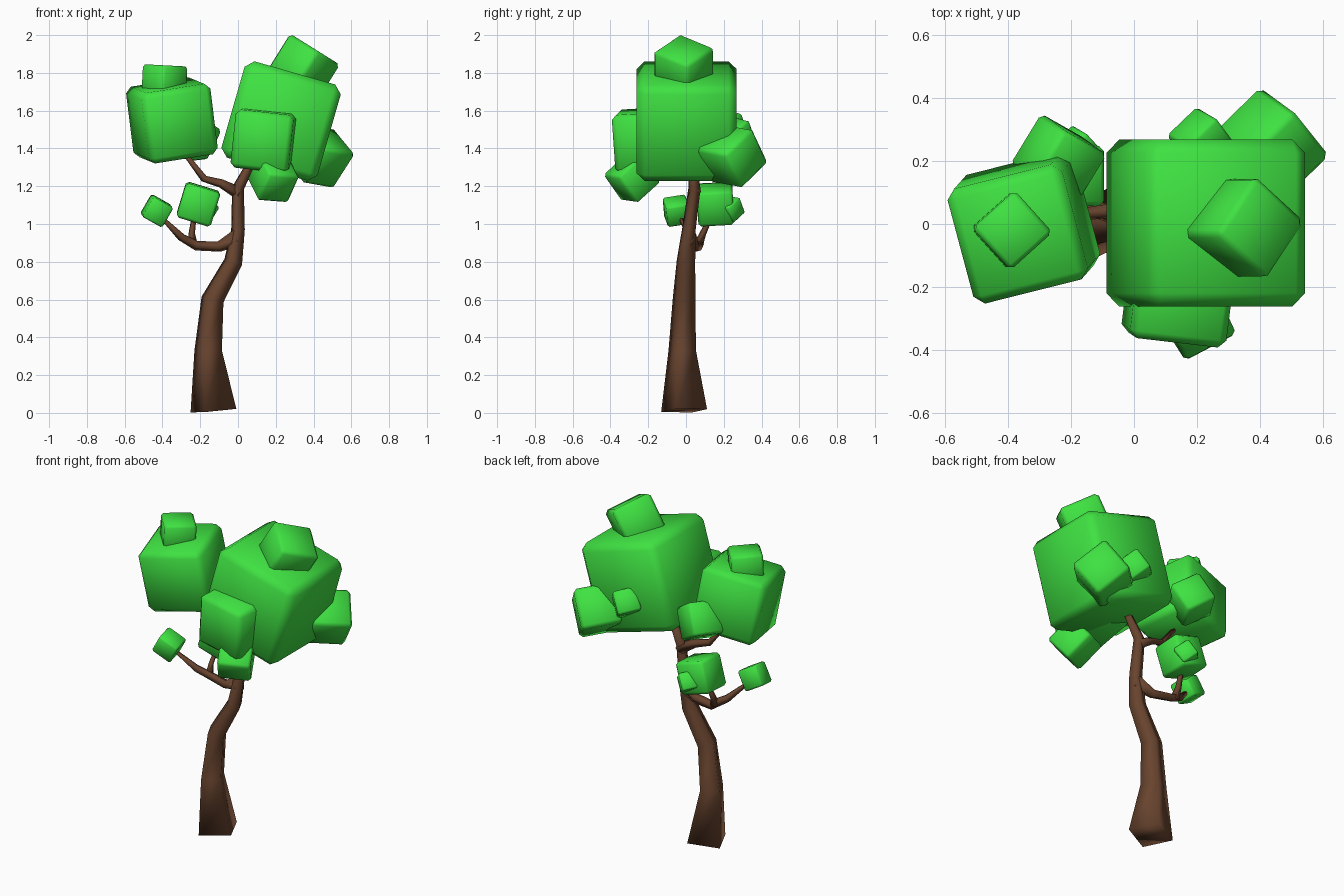
import bpy, bmesh
from math import radians, cos, sin, tau
from mathutils import Vector, Euler, Matrix

if "Cube" in bpy.data.objects:
    bpy.data.objects.remove(bpy.data.objects["Cube"])


def material(name, rgb):
    m = bpy.data.materials.new(name)
    m.diffuse_color = (*rgb, 1)
    m.use_nodes = True
    m.node_tree.nodes["Principled BSDF"].inputs["Base Color"].default_value = m.diffuse_color
    return m


LEAF = material("leaf_green", (0.05, 0.76, 0.055))
BARK = material("bark_brown", (0.14, 0.058, 0.028))


def finish(name, bm, mat, angle):
    bmesh.ops.recalc_face_normals(bm, faces=bm.faces)
    me = bpy.data.meshes.new(name)
    bm.to_mesh(me)
    bm.free()
    me.materials.append(mat)
    ob = bpy.data.objects.new(name, me)
    bpy.context.collection.objects.link(ob)
    bpy.ops.object.select_all(action='DESELECT')
    ob.select_set(True)
    bpy.context.view_layer.objects.active = ob
    bpy.ops.object.shade_smooth_by_angle(angle=radians(angle))


def leaf_block(name, centre, size, rot, bevel=0.08):
    # chamfered cube, spun about z first and then tilted about y and x
    bm = bmesh.new()
    bmesh.ops.create_cube(bm, size=size)
    bmesh.ops.bevel(bm, geom=bm.edges[:], offset=size * bevel, segments=1,
                    profile=0.5, affect='EDGES')
    r = Euler([radians(a) for a in rot], 'ZYX').to_matrix().to_4x4()
    bm.transform(Matrix.Translation(centre) @ r)
    finish(name, bm, LEAF, 60)


def limb(name, path, sides=4, phase=radians(-20)):
    # four-sided tapered tube through (x, y, z, half width) points
    bm = bmesh.new()
    pts = [Vector(p[:3]) for p in path]
    rings = []
    for i, p in enumerate(pts):
        t = (pts[min(i + 1, len(pts) - 1)] - pts[max(i - 1, 0)]).normalized()
        u = Vector((0, 1, 0)).cross(t).normalized()
        v = t.cross(u)
        r = path[i][3] * 1.06
        rings.append([bm.verts.new(p + r * (u * cos(phase + tau * k / sides) + v * sin(phase + tau * k / sides)))
                      for k in range(sides)])
    for a, b in zip(rings, rings[1:]):
        for k in range(sides):
            n = (k + 1) % sides
            bm.faces.new((a[k], a[n], b[n], b[k]))
    bm.faces.new(rings[0])
    bm.faces.new(rings[-1])
    finish(name, bm, BARK, 180)


# trunk and branches
limb("trunk", [(-0.13, -0.01, 0.012, 0.122), (-0.158, -0.02, 0.33, 0.073),
               (-0.135, -0.01, 0.6, 0.06), (-0.025, 0.0, 0.8, 0.049),
               (0.0, 0.015, 0.97, 0.036), (0.0, 0.045, 1.19, 0.032),
               (0.09, 0.03, 1.36, 0.02)])
limb("upper_left_branch", [(0.01, 0.045, 1.16, 0.035), (-0.09, 0.04, 1.215, 0.023),
                           (-0.18, 0.03, 1.24, 0.019), (-0.28, 0.01, 1.37, 0.012)])
limb("lower_left_branch", [(0.0, 0.01, 0.93, 0.045), (-0.1, 0.04, 0.88, 0.028),
                           (-0.22, 0.07, 0.885, 0.026), (-0.3, 0.03, 0.93, 0.021),
                           (-0.42, -0.04, 1.05, 0.008)])
limb("lower_twig", [(-0.24, 0.065, 0.89, 0.026), (-0.245, 0.09, 0.95, 0.017),
                    (-0.23, 0.14, 1.06, 0.012)])

# foliage blocks: name, centre, size, tilt
for block in [
    ("crown_right", (0.228, 0.003, 1.545), 0.53, (0, 16, 0)),
    ("crown_right_top", (0.345, -0.012, 1.825), 0.237, (0, 32, 52)),
    ("crown_right_front", (0.143, -0.215, 1.445), 0.31, (4, 6, -7)),
    ("crown_right_front_low", (0.187, -0.285, 1.243), 0.185, (35, 20, 20)),
    ("crown_right_back", (0.428, 0.245, 1.36), 0.235, (25, 30, 35)),
    ("crown_right_back_small", (0.215, 0.265, 1.47), 0.135, (20, 30, 35)),
    ("crown_left", (-0.35, -0.01, 1.548), 0.38, (8, -7, 15)),
    ("crown_left_top", (-0.39, -0.02, 1.75), 0.18, (0, 3, 42)),
    ("crown_left_back", (-0.24, 0.205, 1.46), 0.19, (20, 25, -35)),
    ("low_block", (-0.21, 0.155, 1.105), 0.19, (3, 17, 0)),
    ("low_block_back", (-0.18, 0.235, 1.08), 0.1, (20, 30, 40)),
    ("low_block_tip", (-0.43, -0.05, 1.07), 0.122, (5, 30, 8)),
]:
    leaf_block(*block)
